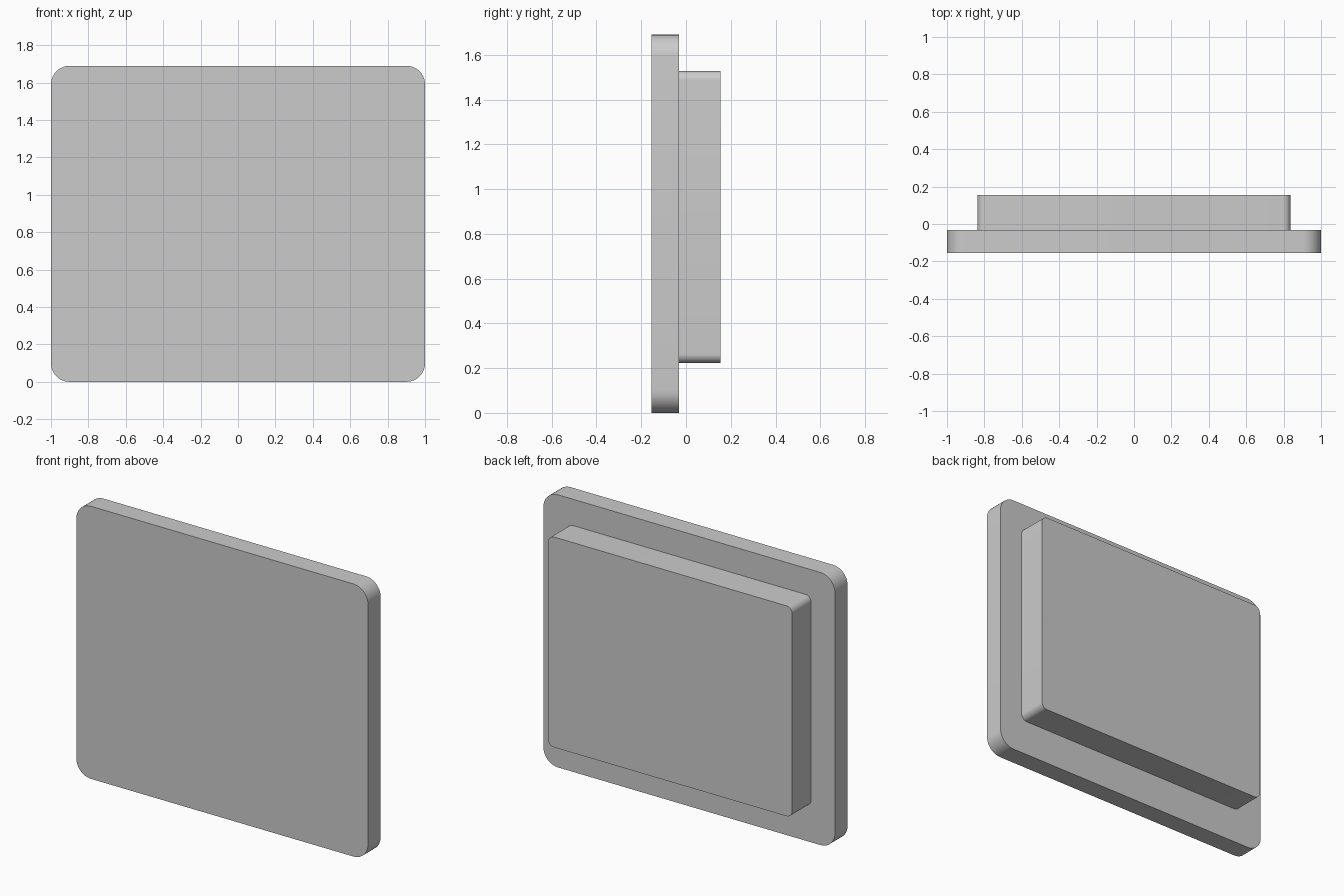
import bpy, bmesh
from math import pi, cos, sin

if "Cube" in bpy.data.objects:
    bpy.data.objects.remove(bpy.data.objects["Cube"])

SEGMENTS = 10  # steps per rounded corner


def rounded_slab(name, half_width, z0, z1, y0, y1, radius):
    """Rounded rectangle in the XZ plane, extruded along y."""
    bm = bmesh.new()
    corners = [(half_width - radius, z1 - radius), (-half_width + radius, z1 - radius),
               (-half_width + radius, z0 + radius), (half_width - radius, z0 + radius)]
    ring = []
    for i, (cx, cz) in enumerate(corners):
        for s in range(SEGMENTS + 1):
            a = (i + s / SEGMENTS) * pi / 2
            ring.append(bm.verts.new((cx + radius * cos(a), y0, cz + radius * sin(a))))
    face = bm.faces.new(ring)
    extruded = bmesh.ops.extrude_face_region(bm, geom=[face], use_keep_orig=True)["geom"]
    moved = [v for v in extruded if isinstance(v, bmesh.types.BMVert)]
    bmesh.ops.translate(bm, verts=moved, vec=(0, y1 - y0, 0))
    bmesh.ops.recalc_face_normals(bm, faces=bm.faces[:])
    mesh = bpy.data.meshes.new(name)
    bm.to_mesh(mesh)
    bm.free()
    obj = bpy.data.objects.new(name, mesh)
    bpy.context.collection.objects.link(obj)
    bpy.ops.object.select_all(action='DESELECT')
    obj.select_set(True)
    bpy.context.view_layer.objects.active = obj
    bpy.ops.object.shade_smooth_by_angle(angle=pi / 6)
    return obj


# Wide thin plate at the front
rounded_slab("front_panel", 1.0, 0.0, 1.69, -0.155, -0.031, 0.1)
# Smaller, deeper housing behind it
rounded_slab("rear_housing", 0.837, 0.223, 1.527, -0.031, 0.155, 0.04)
